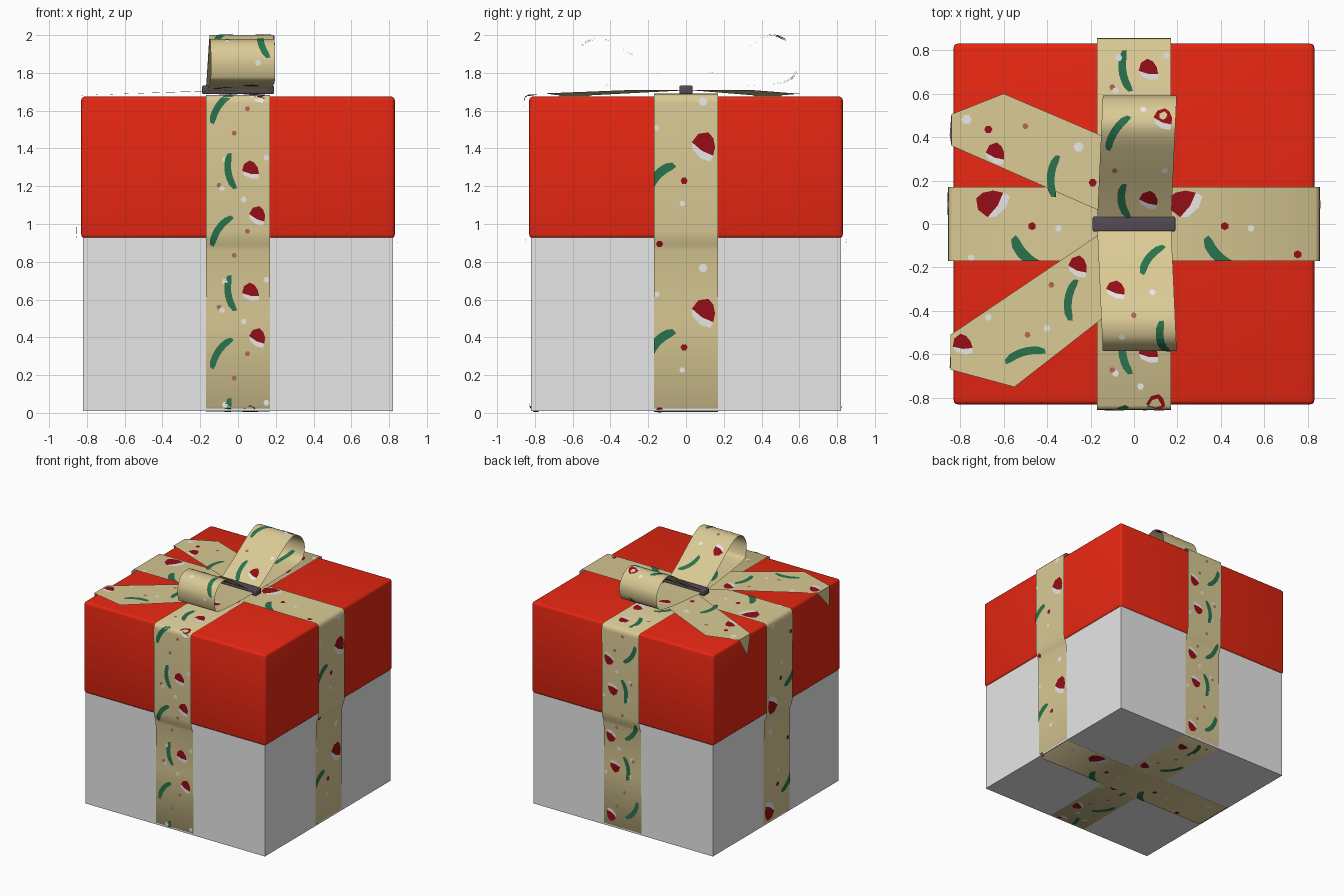
import bpy, bmesh, math
from mathutils import Vector

if "Cube" in bpy.data.objects:
    bpy.data.objects.remove(bpy.data.objects["Cube"])

def mat(name, rgb):
    m = bpy.data.materials.new(name)
    m.diffuse_color = (*rgb, 1)
    m.use_nodes = True
    m.node_tree.nodes["Principled BSDF"].inputs["Base Color"].default_value = m.diffuse_color
    return m

RED = mat("lid red", (0.8, 0.02, 0.006))
WHITE = mat("white", (0.8, 0.8, 0.8))
TAN = mat("ribbon tan", (0.70, 0.59, 0.30))
GREEN = mat("cane green", (0.022, 0.17, 0.075))
CRIMSON = mat("hat dark red", (0.30, 0.004, 0.008))
RUST = mat("speck rust", (0.45, 0.14, 0.09))
KNOT = mat("knot dark", (0.09, 0.07, 0.09))
PRINT = [GREEN, CRIMSON, WHITE, RUST]
W = 0.17  # ribbon half width

def finish(name, bm, mats, smooth=False):
    me = bpy.data.meshes.new(name)
    bm.to_mesh(me)
    bm.free()
    for m in mats:
        me.materials.append(m)
    for p in me.polygons:
        p.use_smooth = smooth
    ob = bpy.data.objects.new(name, me)
    bpy.context.collection.objects.link(ob)
    return ob

def block(name, size, center, m, bevel=0.0):
    bm = bmesh.new()
    bmesh.ops.create_cube(bm, size=1)
    for v in bm.verts:
        v.co = Vector(a * b + c for a, b, c in zip(v.co, size, center))
    if bevel:
        bmesh.ops.bevel(bm, geom=bm.edges[:], offset=bevel, segments=3,
                        profile=0.5, affect='EDGES')
    ob = finish(name, bm, [m])
    if bevel:
        bpy.ops.object.select_all(action='DESELECT')
        ob.select_set(True)
        bpy.context.view_layer.objects.active = ob
        bpy.ops.object.shade_smooth_by_angle(angle=math.radians(40))
    return ob

# ---- printed motifs: 2D polygons as (points, material index) ----
def cane(length=0.19, width=0.018):
    n, out = 7, []
    row = []
    for i in range(n + 1):
        t = i / n - 0.5
        w = width * (0.6 if i in (0, n) else 1)
        c = 0.12 * length * (1 - 4 * t * t)
        row.append(((-c - w, t * length), (-c + w, t * length)))
    for a, b in zip(row, row[1:]):
        out.append(([a[0], a[1], b[1], b[0]], 0))
    return out

def hat(k=0.085):
    crown = [(-.5, .1), (0, -.18), (.5, -.28), (.5, .1), (.35, .45), (.1, .65), (-.3, .5)]
    brim = [(-.5, .1), (-.42, -.2), (0, -.5), (.42, -.55), (.5, -.28), (0, -.18)]
    return [([(x * k, y * k) for x, y in crown[::1]], 1),
            ([(x * k, y * k) for x, y in brim], 2)]

def dot(r, mi):
    return [([(r * math.cos(i * math.pi / 3), r * math.sin(i * math.pi / 3))
              for i in range(6)], mi)]

MOTIF = {
    'cane': cane(), 'hat': hat(), 'big_hat': hat(0.125), 'big_cane': cane(0.19, 0.024),
    'snow': dot(0.016, 2), 'big_snow': dot(0.024, 2),
    'speck': dot(0.014, 3), 'berry': dot(0.019, 1),
}

def print_motifs(name, items, place):
    """items: (kind, u, s, angle); place(u, s) maps to the surface"""
    bm = bmesh.new()
    for kind, u, s, a in items:
        ca, sa = math.cos(a), math.sin(a)
        for pts, mi in MOTIF[kind]:
            vs = [bm.verts.new(place(u + x * ca - y * sa, s + x * sa + y * ca))
                  for x, y in pts]
            bm.faces.new(vs).material_index = mi
    return finish(name, bm, PRINT)

# ---- ribbon sheets swept along a path in (q, z) ----
def make_place(path, axis, shear=0.0):
    pts = [Vector(p) for p in path]
    seg = [(b - a).normalized() for a, b in zip(pts, pts[1:])]
    tan = [seg[0]] + [(a + b).normalized() for a, b in zip(seg, seg[1:])] + [seg[-1]]
    acc = [0.0]
    for a, b in zip(pts, pts[1:]):
        acc.append(acc[-1] + (b - a).length)

    def place(u, s, off=0.0):
        s = min(max(s, 0), acc[-1])
        u = min(max(u, -W), W)
        i = 0
        while i < len(pts) - 2 and acc[i + 1] < s:
            i += 1
        f = (s - acc[i]) / (acc[i + 1] - acc[i])
        p = pts[i].lerp(pts[i + 1], f)
        t = tan[i].lerp(tan[i + 1], f).normalized()
        if axis == 'y':
            return Vector((u + shear * abs(p.x), p.x - t.y * off, p.y + t.x * off))
        return Vector((p.x + t.y * off, u, p.y - t.x * off))
    return place, acc

def ribbon(name, path, axis, items, shear=0.0, both=False):
    place, acc = make_place(path, axis, shear)
    bm = bmesh.new()
    rows = [[bm.verts.new(place(u, s)) for u in (-W, W)] for s in acc]
    for a, b in zip(rows, rows[1:]):
        bm.faces.new((a[0], a[1], b[1], b[0]))
    finish(name, bm, [TAN], True)
    print_motifs(name + "_print", items, lambda u, s: place(u, s, 0.003))
    if both:
        print_motifs(name + "_inner_print", items, lambda u, s: place(u, s, -0.003))

def spline(p, n=4):
    p = [Vector(v) for v in p]
    out = []
    for i in range(len(p) - 1):
        a, b, c, d = p[max(i - 1, 0)], p[i], p[i + 1], p[min(i + 2, len(p) - 1)]
        for k in range(n):
            t = k / n
            out.append(0.5 * (2 * b + (c - a) * t + (2 * a - 5 * b + 4 * c - d) * t * t
                              + (3 * b - a - 3 * c + d) * t ** 3))
    return out + [p[-1]]

# ---- box and lid ----
block("box", (1.64, 1.64, 0.94), (0, 0, 0.48), WHITE)
block("lid", (1.66, 1.66, 0.75), (0, 0, 1.30), RED, 0.02)

# ---- wrapping ribbons ----
def wrap_path(side, top, bottom):
    half = [(0, bottom), (.805, bottom), (.825, .03), (.827, .5), (.83, .86), (.838, .89),
            (.85, .92), (.855, .96), (.856, 1.64), (.853, 1.67), (.835, top - .002), (0, top)]
    return [(side * q, z) for q, z in half] + [(-side * q, z) for q, z in half[-2::-1]]

period_a = [('hat', .065, 0, 0.2), ('cane', -.03, 0, .15), ('hat', .10, -.24, -.1),
            ('cane', -.085, -.32, -.6), ('snow', .15, .07, 0), ('snow', -.07, .06, 0),
            ('snow', -.085, -.09, 0), ('snow', .03, -.15, 0), ('speck', .05, .33, 0),
            ('speck', -.1, -.075, 0), ('speck', -.02, .2, 0)]
period_b = [('big_hat', .09, 0, -.2), ('big_cane', -.13, -.16, -.8), ('berry', -.01, -.18, 0),
            ('big_snow', .09, .24, 0), ('snow', -.155, .1, 0), ('berry', -.14, .37, 0),
            ('snow', -.02, -.3, 0)]
items_a = [(k, u, .14 + .65 * i + s, a) for i in range(11) for k, u, s, a in period_a
           if .1 < .14 + .65 * i + s < 6.55]
items_b = [(k, u, .45 + .885 * i + s, a) for i in range(8) for k, u, s, a in period_b
           if .1 < .45 + .885 * i + s < 6.55]
ribbon("ribbon_front_back", wrap_path(-1, 1.684, 0.007), 'y', items_a)
ribbon("ribbon_left_right", wrap_path(1, 1.690, 0.004), 'x', items_b)

# ---- bow loops ----
rear = [(0, 1.71), (.15, 1.81), (.3, 1.92), (.4, 1.985), (.47, 2.0), (.54, 1.965),
        (.587, 1.89), (.58, 1.8), (.53, 1.755), (.4, 1.735), (.2, 1.72), (0, 1.71)]
front = [(0, 1.71), (-.15, 1.80), (-.3, 1.905), (-.4, 1.965), (-.47, 1.98), (-.54, 1.955),
         (-.583, 1.88), (-.575, 1.79), (-.54, 1.755), (-.4, 1.735), (-.2, 1.72), (0, 1.71)]
ribbon("bow_loop_rear", spline(rear), 'y',
       [('cane', -.09, .5, -.5), ('hat', .11, .57, 0), ('cane', -.04, .13, .15),
        ('hat', .06, .13, 0), ('cane', .05, .9, .3), ('hat', -.08, 1.05, 0),
        ('snow', .02, .62, 0), ('snow', .13, .3, 0), ('speck', -.1, .3, 0)], 0.045, True)
ribbon("bow_loop_front", spline(front[::-1]), 'y',
       [('cane', .08, 1.2, -.6), ('hat', -.1, 1.03, 0), ('cane', .12, .78, .15),
        ('hat', .05, .4, 0), ('cane', -.08, .25, -.5), ('snow', .08, .66, 0),
        ('snow', .07, 1.02, 0), ('snow', -.08, .8, 0), ('speck', -.02, .9, 0)], 0.045, True)

# ---- knot band ----
block("knot", (0.38, 0.07, 0.045), (0, 0, 1.71), KNOT, 0.008)

# ---- loose tails that fold over the left edge of the lid ----
def tail_z(x):
    return 1.708 - 0.03 * min(abs(x), .84) / .84 + 0.003

def tail(name, outline, fold, tip, items):
    bm = bmesh.new()
    f = bm.faces.new([bm.verts.new((x, y, tail_z(x))) for x, y in outline])
    f.normal_update()
    if f.normal.z < 0:
        f.normal_flip()
    drop = [bm.verts.new((-.84, y, tail_z(-.84))) for y in fold] + [bm.verts.new((-.848, *tip))]
    f = bm.faces.new(drop)
    f.normal_update()
    if f.normal.x > 0:
        f.normal_flip()
    finish(name, bm, [TAN])
    print_motifs(name + "_print", items, lambda x, y: (max(x, -.845), y, tail_z(x) + .003))

tail("tail_rear", [(-.02, 0), (-.84, .36), (-.84, .505), (-.6, .6), (.02, .335)],
     (.36, .505), (.41, 1.515),
     [('cane', -.36, .22, -.1), ('hat', -.64, .32, 0), ('berry', -.67, .435, 0),
      ('big_snow', -.77, .5 - .02, 0), ('big_snow', -.255, .355, 0), ('berry', -.19, .19, 0),
      ('speck', -.5, .45, 0)])
tail("tail_front", [(-.06, .02), (-.845, -.51), (-.845, -.67), (-.55, -.75), (.04, -.29)],
     (-.51, -.67), (-.66, 1.515),
     [('hat', -.26, -.2, 0), ('cane', -.28, -.35, -.15), ('cane', -.5, -.61, -1.3),
      ('hat', -.79, -.56, .3), ('snow', -.67, -.43, 0), ('snow', -.4, -.48, 0),
      ('speck', -.49, -.51, 0), ('speck', -.38, -.28, 0)])
